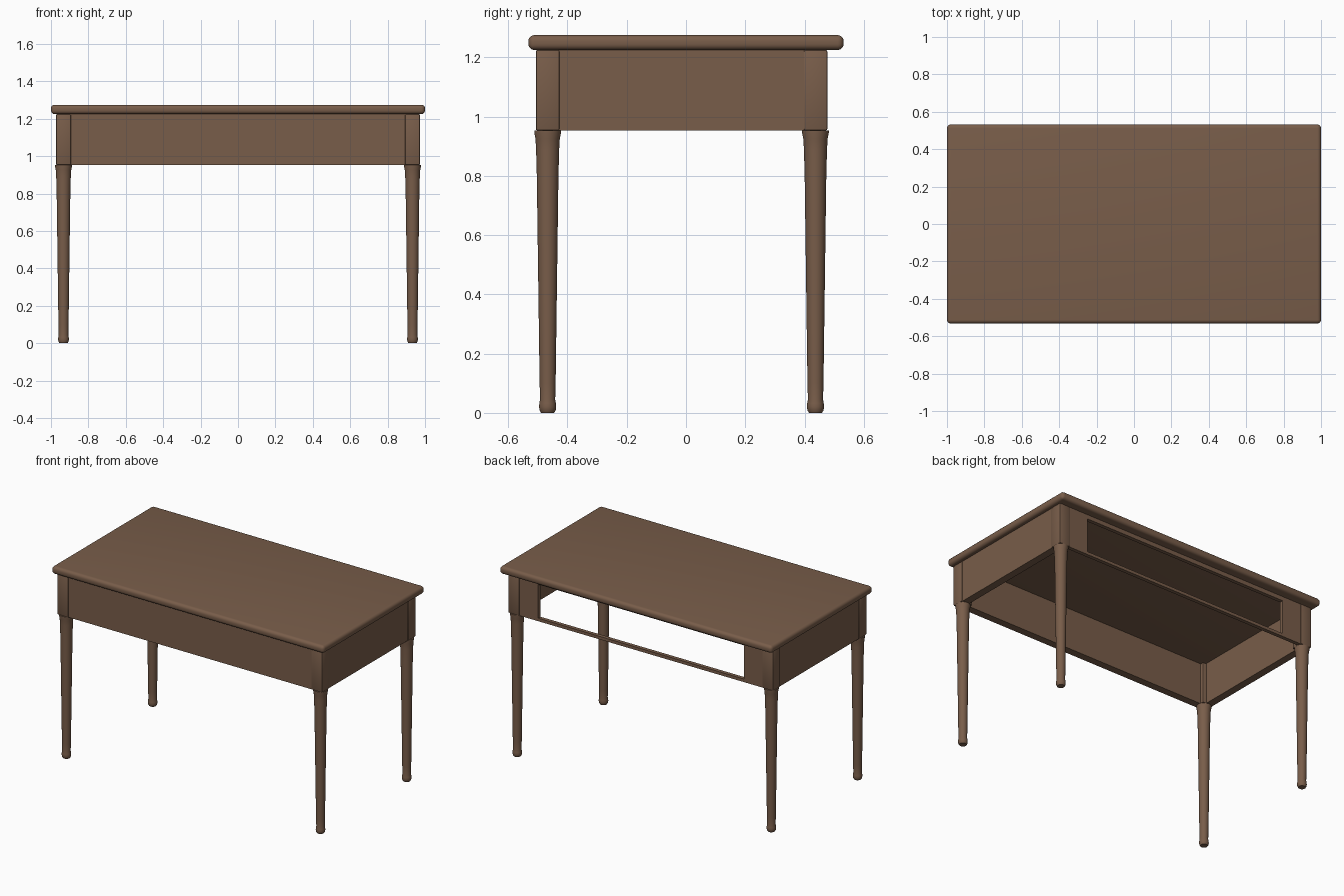
import bpy, bmesh, math

if "Cube" in bpy.data.objects:
    bpy.data.objects.remove(bpy.data.objects["Cube"])

mat = bpy.data.materials.new("brown_wood")
mat.diffuse_color = (0.19, 0.11, 0.068, 1)
mat.use_nodes = True
mat.node_tree.nodes["Principled BSDF"].inputs["Base Color"].default_value = mat.diffuse_color

Z0, Z1, ZT = 0.953, 1.225, 1.275      # apron bottom, apron top, table surface
PX, YF, YB, H = 0.933, -0.467, 0.437, 0.04   # post centres and half width


def finish(name, bm):
    bmesh.ops.recalc_face_normals(bm, faces=bm.faces)
    mesh = bpy.data.meshes.new(name)
    bm.to_mesh(mesh)
    bm.free()
    ob = bpy.data.objects.new(name, mesh)
    bpy.context.collection.objects.link(ob)
    mesh.materials.append(mat)
    return ob


def smooth(ob):
    bpy.ops.object.select_all(action='DESELECT')
    ob.select_set(True)
    bpy.context.view_layer.objects.active = ob
    bpy.ops.object.shade_smooth_by_angle(angle=math.radians(35))


def box(name, x, y, z, bevel=0, segments=3):
    bm = bmesh.new()
    bmesh.ops.create_cube(bm, size=1)
    for v in bm.verts:
        v.co = [lo + (c + 0.5) * (hi - lo) for c, (lo, hi) in zip(v.co, (x, y, z))]
    if bevel:
        bmesh.ops.bevel(bm, geom=bm.edges[:], offset=bevel, segments=segments,
                        profile=0.5, affect='EDGES')
    ob = finish(name, bm)
    if bevel:
        smooth(ob)
    return ob


def lathe(name, profile, x, y, sides=32):
    bm = bmesh.new()
    rings = [[bm.verts.new((x + r * math.cos(2 * math.pi * i / sides),
                            y + r * math.sin(2 * math.pi * i / sides), z))
              for i in range(sides)] for r, z in profile]
    for a, b in zip(rings, rings[1:]):
        for i in range(sides):
            j = (i + 1) % sides
            bm.faces.new((a[i], a[j], b[j], b[i]))
    bm.faces.new(rings[0])
    bm.faces.new(rings[-1])
    smooth(finish(name, bm))


# table top with rounded edges
box("table_top", (-1, 1), (-0.532, 0.532), (Z1, ZT), 0.02, 5)

# corner posts with turned, tapering legs
leg = [(0.022, 0), (0.027, 0.008), (0.029, 0.02), (0.028, 0.032), (0.0255, 0.045),
       (0.027, 0.1), (0.0365, 0.8), (0.039, 0.89), (0.041, 0.925), (0.045, 0.945), (0.045, Z0)]
for sx, side in ((-1, "left"), (1, "right")):
    for y, end in ((YF, "front"), (YB, "back")):
        x = sx * PX
        box(f"{end}_{side}_post", (x - H, x + H), (y - H, y + H), (Z0, Z1), 0.006, 2)
        lathe(f"{end}_{side}_leg", leg, x, y)

# front and side aprons
R, T = 0.005, 0.05                    # recess and thickness
inner = PX - H + 0.01
yf, yb = YF - H + R, YB + H - R
box("front_apron", (-inner, inner), (yf, yf + T), (Z0, Z1))
for sx, side in ((-1, "left"), (1, "right")):
    xs = sorted((sx * (PX + H - R), sx * (PX + H - R - T)))
    box(f"{side}_apron", xs, (YF + H - 0.01, YB - H + 0.01), (Z0, Z1))
    # short back panels beside the drawer opening
    box(f"back_{side}_panel", sorted((sx * 0.755, sx * inner)), (yb - 0.025, yb), (Z0, Z1))

# rails above and below the drawer opening
box("back_top_rail", (-0.755, 0.755), (yb - 0.025, yb), (Z1 - 0.028, Z1))
box("back_bottom_rail", (-0.755, 0.755), (yb - 0.025, yb), (Z0, Z0 + 0.02))
